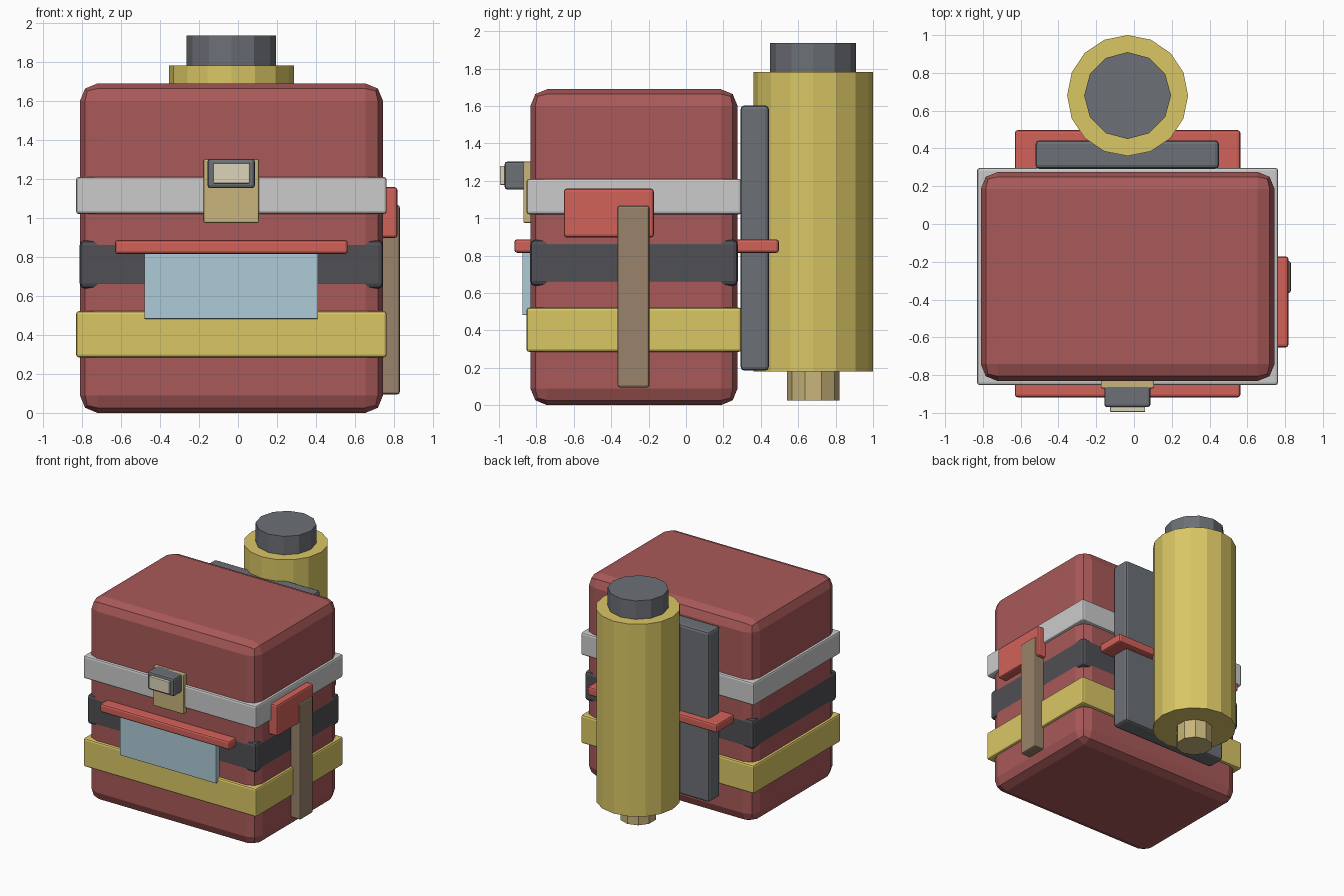
import bpy
import math

if "Cube" in bpy.data.objects:
    bpy.data.objects.remove(bpy.data.objects["Cube"])

mats = {}


def paint(ob, name, rgb):
    if name not in mats:
        mats[name] = bpy.data.materials.new(name)
        mats[name].diffuse_color = (*rgb, 1)
    ob.data.materials.append(mats[name])


RED = ("leather_red", (0.40, 0.10, 0.10))
BRIGHT = ("trim_red", (0.65, 0.12, 0.10))
YELLOW = ("yellow", (0.70, 0.57, 0.13))
TAN = ("tan", (0.58, 0.46, 0.20))
BROWN = ("brown", (0.32, 0.23, 0.15))
SILVER = ("silver", (0.55, 0.56, 0.58))
DARK = ("charcoal", (0.08, 0.08, 0.09))
GREY = ("slate", (0.15, 0.16, 0.18))
BLUE = ("pale_blue", (0.42, 0.60, 0.67))
CREAM = ("cream", (0.72, 0.66, 0.50))


def box(name, x, y, z, col, bevel=0.015, segs=2):
    """Bevelled box from its (min, max) range on each axis."""
    bpy.ops.mesh.primitive_cube_add(
        size=1, location=[(r[0] + r[1]) / 2 for r in (x, y, z)])
    ob = bpy.context.object
    ob.name = name
    ob.scale = [r[1] - r[0] for r in (x, y, z)]
    bpy.ops.object.transform_apply(location=False, rotation=False, scale=True)
    m = ob.modifiers.new("bevel", 'BEVEL')
    m.width, m.segments = bevel, segs
    paint(ob, *col)
    return ob


def cylinder(name, r, z, sides, col):
    """Upright faceted cylinder on the bottle axis."""
    bpy.ops.mesh.primitive_cylinder_add(
        vertices=sides, radius=r, depth=z[1] - z[0],
        location=(-0.034, 0.68, (z[0] + z[1]) / 2))
    ob = bpy.context.object
    ob.name = name
    paint(ob, *col)


# Main bag body
box("bag_body", (-0.811, 0.744), (-0.832, 0.276), (0, 1.69), RED, 0.09)

# Straps that wrap the body
band_x, band_y = (-0.831, 0.763), (-0.853, 0.297)
box("upper_band", band_x, band_y, (1.02, 1.21), SILVER)
box("lower_band", band_x, band_y, (0.285, 0.522), YELLOW)
box("middle_band", (-0.812, 0.745), (-0.833, 0.277), (0.638, 0.885), DARK, 0.025)

# Flat trim board through the bag, sticking out front and back
box("trim_board", (-0.631, 0.563), (-0.918, 0.497), (0.815, 0.887), BRIGHT)

# Front pocket and buckle
box("front_pocket", (-0.48, 0.411), (-0.875, -0.79), (0.482, 0.85), BLUE, 0.005)
box("buckle_plate", (-0.176, 0.107), (-0.87, -0.80), (0.975, 1.303), TAN, 0.008)
box("buckle_block", (-0.157, 0.087), (-0.97, -0.83), (1.153, 1.303), GREY)
box("buckle_face", (-0.126, 0.059), (-0.995, -0.93), (1.178, 1.28), CREAM, 0.004)

# Side pouch and hanging strap
box("side_pouch", (0.70, 0.818), (-0.653, -0.172), (0.897, 1.158), BRIGHT)
box("side_strap", (0.72, 0.83), (-0.366, -0.196), (0.095, 1.066), BROWN, 0.012)

# Back plate
box("back_plate", (-0.521, 0.45), (0.292, 0.443), (0.185, 1.603), GREY, 0.02)

# Bottle with cap and nozzle
cylinder("bottle", 0.32, (0.18, 1.783), 16, YELLOW)
cylinder("bottle_cap", 0.23, (1.74, 1.937), 12, GREY)
cylinder("bottle_nozzle", 0.14, (0.025, 0.22), 10, TAN)

for m in bpy.data.materials:
    if m.users and not m.is_grease_pencil:
        m.use_nodes = True
        m.node_tree.nodes["Principled BSDF"].inputs["Base Color"].default_value = m.diffuse_color
